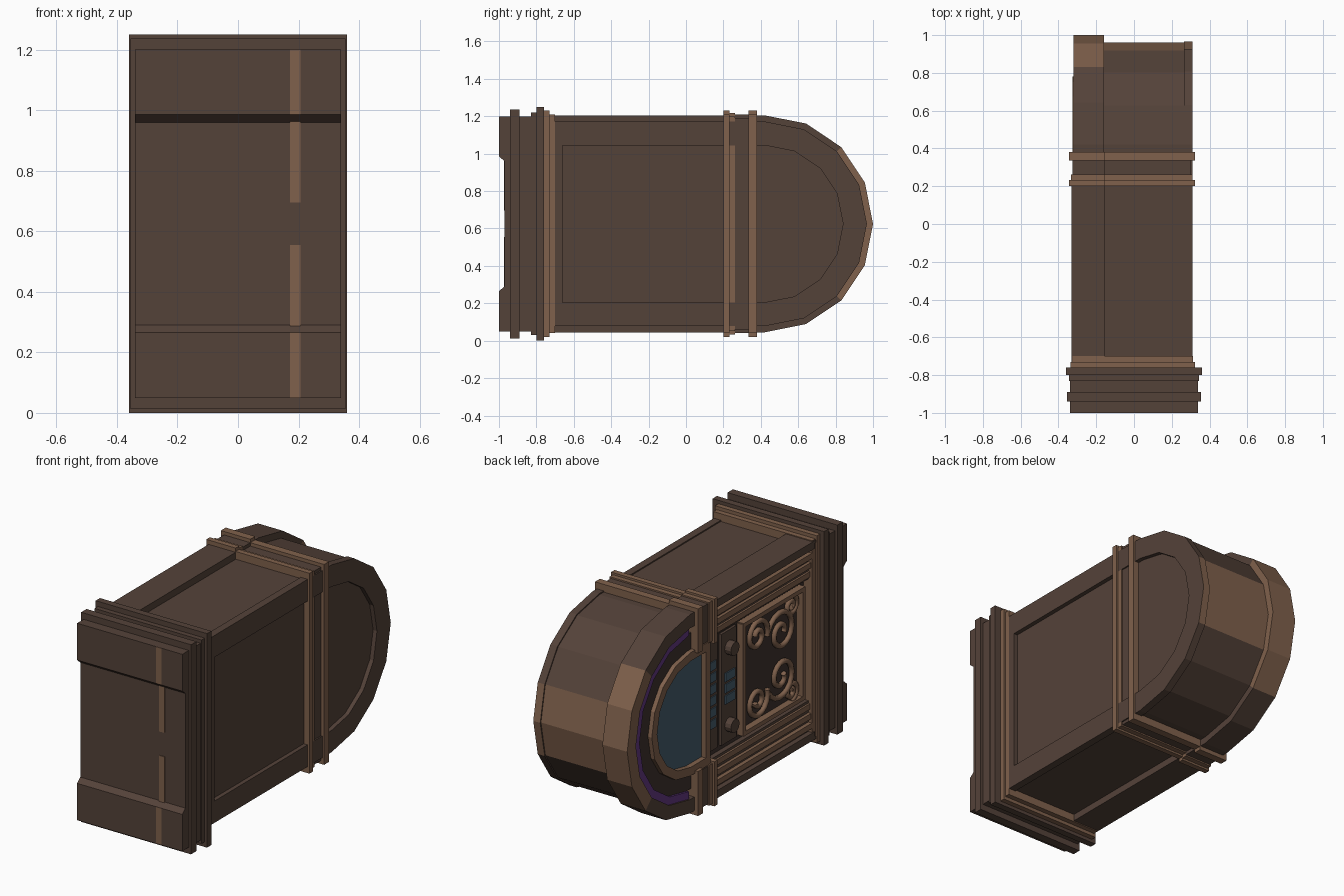
import bpy, bmesh, math

if "Cube" in bpy.data.objects:
    bpy.data.objects.remove(bpy.data.objects["Cube"])

CZ, CY = 0.625, 0.42          # centre of the arch


def material(name, rgb):
    m = bpy.data.materials.new(name)
    lin = [((c / 255 + 0.055) / 1.055) ** 2.4 for c in rgb]
    m.diffuse_color = (*lin, 1)
    m.use_nodes = True
    m.node_tree.nodes["Principled BSDF"].inputs["Base Color"].default_value = m.diffuse_color
    return m


BROWN = material("dark_wood", (84, 66, 57))
LIGHT = material("light_wood", (128, 97, 76))
DARK = material("shadow_wood", (62, 51, 45))
BLUE = material("blue_glass", (70, 92, 108))
PURPLE = material("purple_tube", (98, 56, 128))


def finish(name, bm, mats):
    bmesh.ops.recalc_face_normals(bm, faces=bm.faces)
    me = bpy.data.meshes.new(name)
    bm.to_mesh(me)
    bm.free()
    for m in mats:
        me.materials.append(m)
    ob = bpy.data.objects.new(name, me)
    bpy.context.collection.objects.link(ob)
    return ob


def box(name, x, y, z, mat):
    bm = bmesh.new()
    bmesh.ops.create_cube(bm, size=1)
    for v in bm.verts:
        v.co = [(a + b) / 2 + c * (b - a) for c, (a, b) in zip(v.co, (x, y, z))]
    return finish(name, bm, [mat])


def mirrored(name, x, y, z, mat):
    box(name + "_upper", x, y, z, mat)
    box(name + "_lower", x, y, (2 * CZ - z[1], 2 * CZ - z[0]), mat)


def arch(r, y0=None):
    """Half round outline with optional straight legs down to y0."""
    pts = [(CY + r * math.cos(a), CZ + r * math.sin(a))
           for a in (math.radians(-90 + 22.5 * i) for i in range(9))]
    if y0 is not None:
        pts = [(y0, CZ - r)] + pts + [(y0, CZ + r)]
    return pts


def prism(name, pts, x0, x1, mats, rule=None):
    bm = bmesh.new()
    a, b = [[bm.verts.new((x, *p)) for p in pts] for x in (x0, x1)]
    n = len(pts)
    bm.faces.new(a)
    bm.faces.new(b)
    for i in range(n):
        f = bm.faces.new((a[i], a[(i + 1) % n], b[(i + 1) % n], b[i]))
        if rule and rule(f.calc_center_median()):
            f.material_index = 1
    return finish(name, bm, mats)


def arch_band(name, outer, inner, x0, x1, mats, rule=None, closed=False):
    bm = bmesh.new()
    rings = [[bm.verts.new((x, *p)) for p in pts]
             for pts, x in ((outer, x0), (outer, x1), (inner, x1), (inner, x0))]
    n = len(outer)
    for i in range(n if closed else n - 1):
        j = (i + 1) % n
        for k in range(4):
            r, s = rings[k], rings[(k + 1) % 4]
            f = bm.faces.new((r[i], r[j], s[j], s[i]))
            if rule and rule(f.calc_center_median()):
                f.material_index = 1
    if not closed:
        for i in (0, n - 1):
            bm.faces.new([r[i] for r in rings])
    return finish(name, bm, mats)


# cabinet core, with a lighter worn patch on the crown
prism("cabinet_core", arch(0.54, -0.75), -0.24, 0.285, [BROWN, LIGHT],
      lambda c: c.y > 0.9)
# raised rim round the back panel
inner = arch(0.42, -0.66)
arch_band("back_rim", arch(0.547, -0.75), inner, 0.265, 0.31, [BROWN, LIGHT],
          lambda c: c.y > 0.92, closed=True)
# front arch
arch_band("front_arch", arch(0.58, 0.2), arch(0.50, 0.2), -0.32, -0.16,
          [BROWN, LIGHT], lambda c: c.y > 0.84)
arch_band("purple_light", arch(0.50), arch(0.455), -0.312, -0.22, [PURPLE])
arch_band("inner_arch", arch(0.455, 0.22), arch(0.35, 0.22), -0.30, -0.22, [DARK])

# display window
arch_band("window_frame", arch(0.36, 0.24), arch(0.31, 0.28), -0.325, -0.23,
          [LIGHT], closed=True)
prism("window_glass", arch(0.32, 0.27), -0.295, -0.23, [BLUE])

# side pilasters with long ribs
mirrored("pilaster", (-0.30, -0.155), (-0.75, 0.22), (0.98, 1.205), BROWN)
for i in range(4):
    z = 0.995 + i * 0.055
    mirrored(f"rib_{i}", (-0.33 + 0.006 * (3 - i), -0.29), (-0.72, 0.22),
             (z, z + 0.032), LIGHT if i < 3 else BROWN)
mirrored("pilaster_edge", (-0.33, -0.155), (-0.75, 0.22), (1.19, 1.205), BROWN)

# control panel with tabs, keys and knobs
box("front_panel", (-0.27, -0.23), (-0.72, 0.26), (0.25, 1.0), DARK)
box("selector_panel", (-0.285, -0.26), (-0.06, 0.08), (0.3, 0.95), BROWN)
box("tab_panel", (-0.28, -0.26), (0.11, 0.22), (0.3, 0.95), BROWN)
for i in range(6):
    z = 0.43 + i * 0.068
    box(f"title_tab_{i}", (-0.286, -0.27), (0.125, 0.205), (z, z + 0.05), BLUE)
for i in range(3):
    z = 0.53 + i * 0.066
    box(f"key_{i}", (-0.292, -0.28), (-0.04, 0.05), (z, z + 0.05), BLUE)
for label, z in (("upper", 0.85), ("lower", 0.40)):
    knob = [(0.01 + 0.04 * math.cos(a), z + 0.04 * math.sin(a))
            for a in (math.tau * i / 12 for i in range(12))]
    prism("knob_" + label, knob, -0.325, -0.27, [BROWN])

# grille frame
gy, gz = (-0.66, -0.09), (0.30, 0.95)
mirrored("grille_rail", (-0.31, -0.26), gy, (0.93, 0.955), LIGHT)
for label, y in (("top", -0.11), ("bottom", -0.66)):
    box("grille_post_" + label, (-0.31, -0.26), (y, y + 0.025), gz, LIGHT)


def scroll(name, cy, cz, r, start, turn, side):
    """Spiral ornament, given as a bevelled curve."""
    cu = bpy.data.curves.new(name, "CURVE")
    cu.dimensions = "3D"
    cu.bevel_depth = 0.016
    cu.bevel_resolution = 1
    cu.use_fill_caps = True
    sp = cu.splines.new("POLY")
    n = 28
    sp.points.add(n - 1)
    for i, p in enumerate(sp.points):
        t = i / (n - 1)
        a = start + turn * t * math.tau * 1.5
        k = r * (1 - 0.8 * t)
        p.co = (-0.285, cy + k * math.cos(a),
                CZ + side * (cz + k * math.sin(a)), 1)
    cu.materials.append(LIGHT)
    bpy.context.collection.objects.link(bpy.data.objects.new(name, cu))


# mirrored scrollwork
for label, s in (("upper", 1), ("lower", -1)):
    scroll("large_scroll_" + label, -0.47, 0.13, 0.13, math.radians(20), 1, s)
    scroll("small_scroll_" + label, -0.25, 0.19, 0.10, math.radians(200), -1, s)
    scroll("end_scroll_" + label, -0.56, 0.25, 0.06, math.radians(90), 1, s)

# waist mouldings, open at the front between the pilasters
for i, (y0, y1, g) in enumerate(((0.20, 0.232, 0.02), (0.232, 0.262, 0.008),
                                 (0.262, 0.335, 0.0), (0.335, 0.38, 0.02))):
    m = BROWN if i == 2 else LIGHT
    box(f"waist_band_{i}", (-0.16, 0.302 + g), (y0, y1), (0.06 - g, 1.19 + g), m)
    mirrored(f"waist_cap_{i}", (-0.325 - g, -0.155), (y0, y1),
             (0.99 - g, 1.21 + g), m)

# lower mouldings and stepped plinth
for name, y, hx, z, m in (
        ("collar_thin", (-0.73, -0.70), 0.325, 0.04, LIGHT),
        ("collar_thick", (-0.76, -0.73), 0.335, 0.02, LIGHT),
        ("plinth_top", (-0.80, -0.76), 0.36, 0.0, BROWN),
        ("plinth_step", (-0.83, -0.80), 0.345, 0.03, BROWN),
        ("plinth", (-0.97, -0.83), 0.34, 0.05, BROWN),
        ("plinth_band", (-0.94, -0.89), 0.355, 0.013, BROWN)):
    back = hx - 0.012 if m is LIGHT else hx
    box(name, (-hx, back), y, (z, 2 * CZ - z), m)

# feet with sloped inner edge, and worn strips on the plinth underside
for label, s in (("upper", 1), ("lower", -1)):
    foot = [(y, CZ + s * d) for y, d in
            ((-0.97, 0.575), (-1.0, 0.575), (-1.0, 0.36), (-0.97, 0.335))]
    prism("foot_" + label, foot, -0.34, 0.34, [BROWN])
    za, zb = sorted((CZ + s * 0.07, CZ + s * 0.36))
    box("worn_strip_" + label, (0.172, 0.206), (-0.974, -0.968), (za, zb), LIGHT)
    za, zb = sorted((CZ + s * 0.36, CZ + s * 0.575))
    box("worn_foot_strip_" + label, (0.172, 0.206), (-1.0, -0.995), (za, zb), LIGHT)
    bpy.data.objects["worn_foot_strip_" + label].location.y = -0.001
